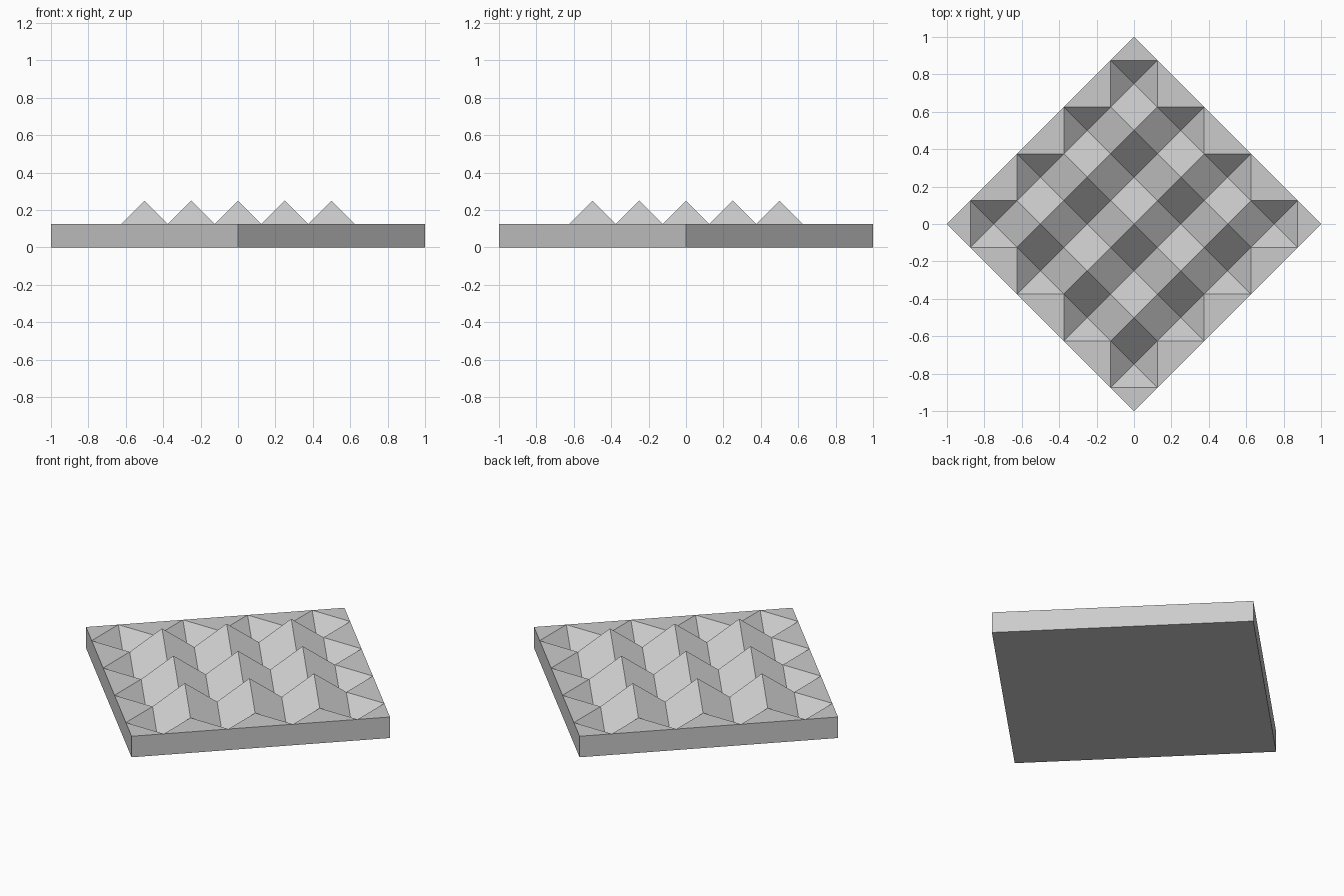
import bpy, bmesh
from mathutils import Matrix, Vector

cube = bpy.data.objects.get("Cube")
if cube:
    bpy.data.objects.remove(cube)

CELL = 0.25          # width of one square cell
H = CELL / 2         # half cell, also relief height and depth
DECK = 0.125         # height of the flat rim

# One plain grey material
grey = bpy.data.materials.new("plain_grey")
grey.use_nodes = True
grey.diffuse_color = (0.6, 0.6, 0.6, 1)
bsdf = next(n for n in grey.node_tree.nodes if n.type == 'BSDF_PRINCIPLED')
bsdf.inputs["Base Color"].default_value = grey.diffuse_color

bm = bmesh.new()


def face(points):
    return bm.faces.new([bm.verts.new(p) for p in points])


# Chequered peaks and pits: each cell is a four-sided fan
for i in range(-3, 4):
    for j in range(-3, 4):
        ring = abs(i) + abs(j)
        if ring > 3:
            continue
        centre = Vector((i * CELL, j * CELL, DECK))
        tip = centre + Vector((0, 0, -H if ring % 2 else H))
        corners = [centre + Vector((sx * H, sy * H, 0))
                   for sx, sy in ((-1, -1), (1, -1), (1, 1), (-1, 1))]
        for k in range(4):
            face((corners[k], corners[(k + 1) % 4], tip))

# Flat rim triangles, repeated for the four sides
for quarter in range(4):
    turn = Matrix.Rotation(quarter * 1.5707963, 3, 'Z')
    triangles = [((0, 1), (-H, 1 - H), (H, 1 - H))]
    for k in range(3):
        x, y = H + k * CELL, 1 - H - k * CELL
        triangles.append(((x, y), (x, y - CELL), (x + CELL, y - CELL)))
    for tri in triangles:
        face([turn @ Vector((x, y, DECK)) for x, y in tri])

bmesh.ops.remove_doubles(bm, verts=bm.verts, dist=0.001)

# Side walls and underside
rim = [e for e in bm.edges if e.is_boundary]
walls = bmesh.ops.extrude_edge_only(bm, edges=rim)["geom"]
for v in walls:
    if isinstance(v, bmesh.types.BMVert):
        v.co.z = 0
bottom = [e for e in walls if isinstance(e, bmesh.types.BMEdge)
          and all(v.co.z == 0 for v in e.verts)]
bmesh.ops.contextual_create(bm, geom=bottom)
bmesh.ops.recalc_face_normals(bm, faces=bm.faces)

# Join flat neighbours into clean rhombic facets
bmesh.ops.dissolve_limit(bm, angle_limit=0.01, verts=bm.verts, edges=bm.edges)

mesh = bpy.data.meshes.new("faceted_tile")
bm.to_mesh(mesh)
bm.free()
mesh.materials.append(grey)
tile = bpy.data.objects.new("faceted_tile", mesh)
bpy.context.collection.objects.link(tile)
